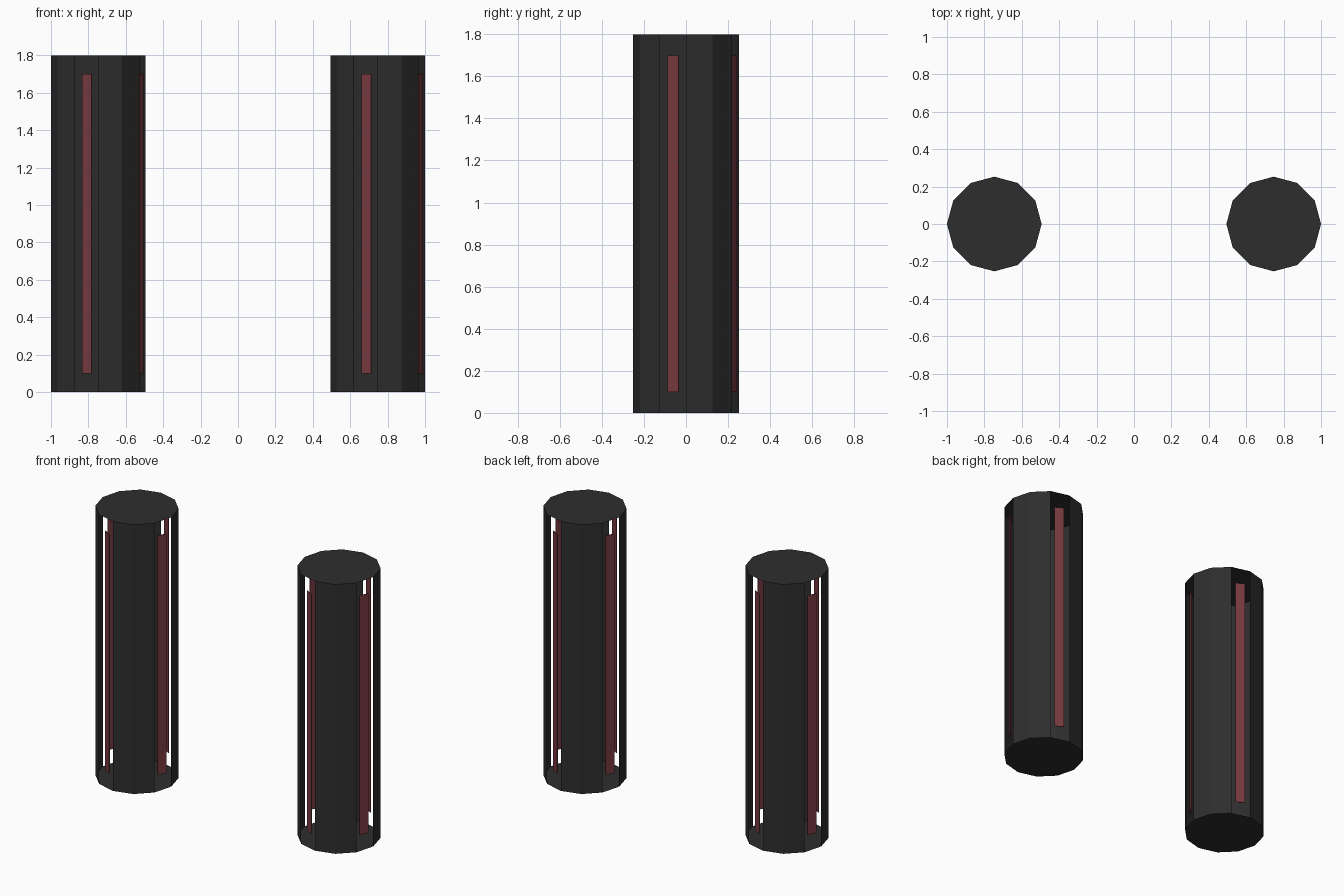
import bpy, bmesh, math
from mathutils import Vector

if "Cube" in bpy.data.objects:
    bpy.data.objects.remove(bpy.data.objects["Cube"])

R, H, CX = 0.253, 1.8, 0.747


def material(name, rgb):
    m = bpy.data.materials.new(name)
    m.diffuse_color = (*rgb, 1)
    m.use_nodes = True
    m.node_tree.nodes["Principled BSDF"].inputs["Base Color"].default_value = m.diffuse_color
    return m


DARK = material("charcoal", (0.027, 0.027, 0.027))
RED = material("dull red", (0.185, 0.042, 0.050))


def finish(name, bm, mat, loc):
    me = bpy.data.meshes.new(name)
    bm.to_mesh(me)
    bm.free()
    me.materials.append(mat)
    ob = bpy.data.objects.new(name, me)
    ob.location = loc
    bpy.context.collection.objects.link(ob)
    return ob


def shell(name, x):
    # Twelve-sided tube with caps; every third side is left open as a slot
    bm = bmesh.new()
    ring = lambda z: [bm.verts.new((R * math.cos(math.radians(30 * i)),
                                    R * math.sin(math.radians(30 * i)), z)) for i in range(12)]
    low, top = ring(0), ring(H)
    bm.faces.new(low[::-1])
    bm.faces.new(top)
    for i in range(12):
        if i % 3 != 2:
            j = (i + 1) % 12
            bm.faces.new((low[i], low[j], top[j], top[i]))
    return finish(name, bm, DARK, (x, 0, 0))


def strip(name, x, slot_angle):
    # Thin red strip standing in a slot, turned slightly to one side
    bm = bmesh.new()
    bmesh.ops.create_cube(bm, size=1)
    bmesh.ops.scale(bm, vec=(0.004, 0.061, 1.6), verts=bm.verts)
    a = math.radians(slot_angle)
    ob = finish(name, bm, RED, Vector((x + 0.234 * math.cos(a), 0.234 * math.sin(a), 0.9)))
    ob.rotation_euler.z = a - math.radians(15)


for side, x in (("left", -CX), ("right", CX)):
    shell(side + "_column", x)
    for k in range(4):
        strip(f"{side}_strip_{k + 1}", x, 75 + 90 * k)
